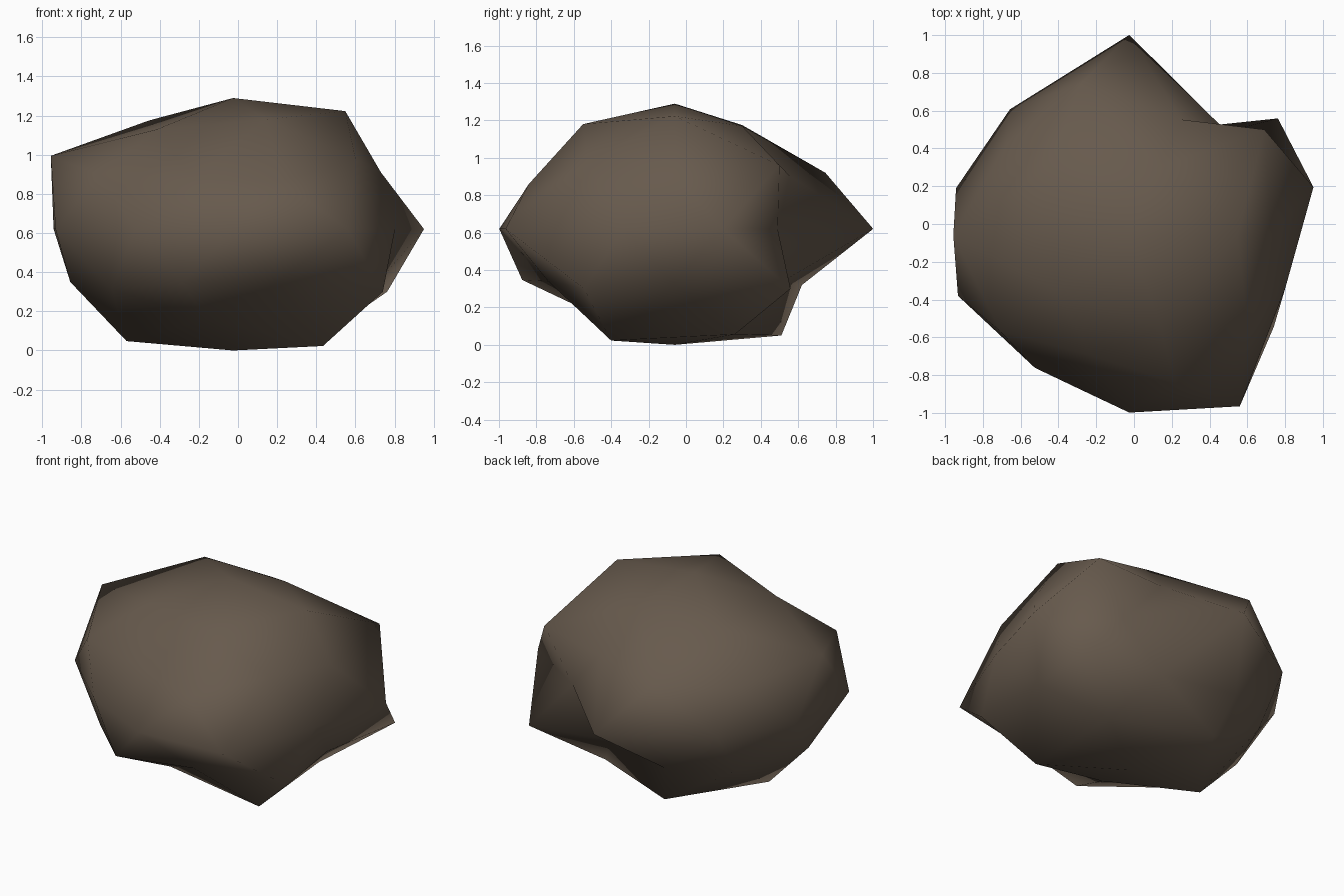
import bpy, bmesh, math
from mathutils import Vector

CENTRE = Vector((-0.025, -0.06, 0.62))
SCALE = (1.0, 1.02, 0.65)

# Radial push of each ring of the ball: first angle, then factors evenly spaced round
RINGS = {
    100: (0, [1.03]),
    85: (0, [1.09, 0.85, 1.0, 0.92, 1.0]),
    53: (36, [1.0, 1.0, 1.095, 0.77, 0.92]),
    45: (0, [0.9, 0.9, 0.9, 0.945, 0.89]),
    0: (18, [1.0, 0.7, 1.04, 0.9, 0.96, 0.96, 0.85, 0.92, 1.0, 0.87]),
    -45: (36, [1.1, 0.9, 0.93, 0.94, 1.05]),
    -53: (0, [0.85, 0.85, 0.9, 0.9, 0.82]),
    -85: (36, [1.02, 1.07, 1.035, 0.83, 1.08]),
    -100: (0, [0.954]),
}

# Corners and dents that are also pushed sideways: (ring, angle) -> position
SHIFTED = {
    (85, 72): (0.135, 0.30, 1.17),
    (85, 144): (-0.454, 0.30, 1.175),
    (85, 288): (0.14, -0.55, 1.18),
    (53, 36): (0.69, 0.50, 0.96),
    (53, 108): (-0.28, 0.745, 0.92),
    (53, 324): (0.60, -0.53, 0.98),
    (45, 0): (0.73, -0.06, 0.91),
    (45, 72): (0.25, 0.553, 0.905),
    (45, 288): (0.22, -0.84, 0.86),
    (0, 18): (0.95, 0.195, 0.62),
    (0, 54): (0.49, 0.49, 0.62),
    (0, 126): (-0.657, 0.607, 0.62),
    (0, 162): (-0.942, 0.19, 0.62),
    (0, 198): (-0.932, -0.38, 0.62),
    (0, 306): (0.56, -0.965, 0.62),
    (-45, 36): (0.762, 0.559, 0.30),
    (-45, 108): (-0.28, 0.62, 0.32),
    (-45, 324): (0.74, -0.545, 0.30),
    (-53, 72): (0.20, 0.50, 0.33),
    (-85, 108): (-0.20, 0.51, 0.05),
}

# Rock: a coarse ball pushed into shape
bm = bmesh.new()
bmesh.ops.create_icosphere(bm, subdivisions=2, radius=1.0)
for v in bm.verts:
    n = v.co.normalized()
    ring = min(RINGS, key=lambda r: abs(r / 100 - n.z))
    start, factors = RINGS[ring]
    step = 360 / len(factors)
    i = round((math.degrees(math.atan2(n.y, n.x)) - start) / step) % len(factors)
    key = (ring, round(start + i * step) % 360)
    if key in SHIFTED:
        v.co = SHIFTED[key]
    else:
        v.co = CENTRE + factors[i] * Vector([a * s for a, s in zip(n, SCALE)])
bmesh.ops.recalc_face_normals(bm, faces=bm.faces)
for f in bm.faces:
    f.smooth = True

mesh = bpy.data.meshes.new("rock")
bm.to_mesh(mesh)
bm.free()
rock = bpy.data.objects.new("rock", mesh)
bpy.context.collection.objects.link(rock)

mat = bpy.data.materials.new("brown stone")
mat.diffuse_color = (0.135, 0.102, 0.074, 1.0)
mesh.materials.append(mat)
